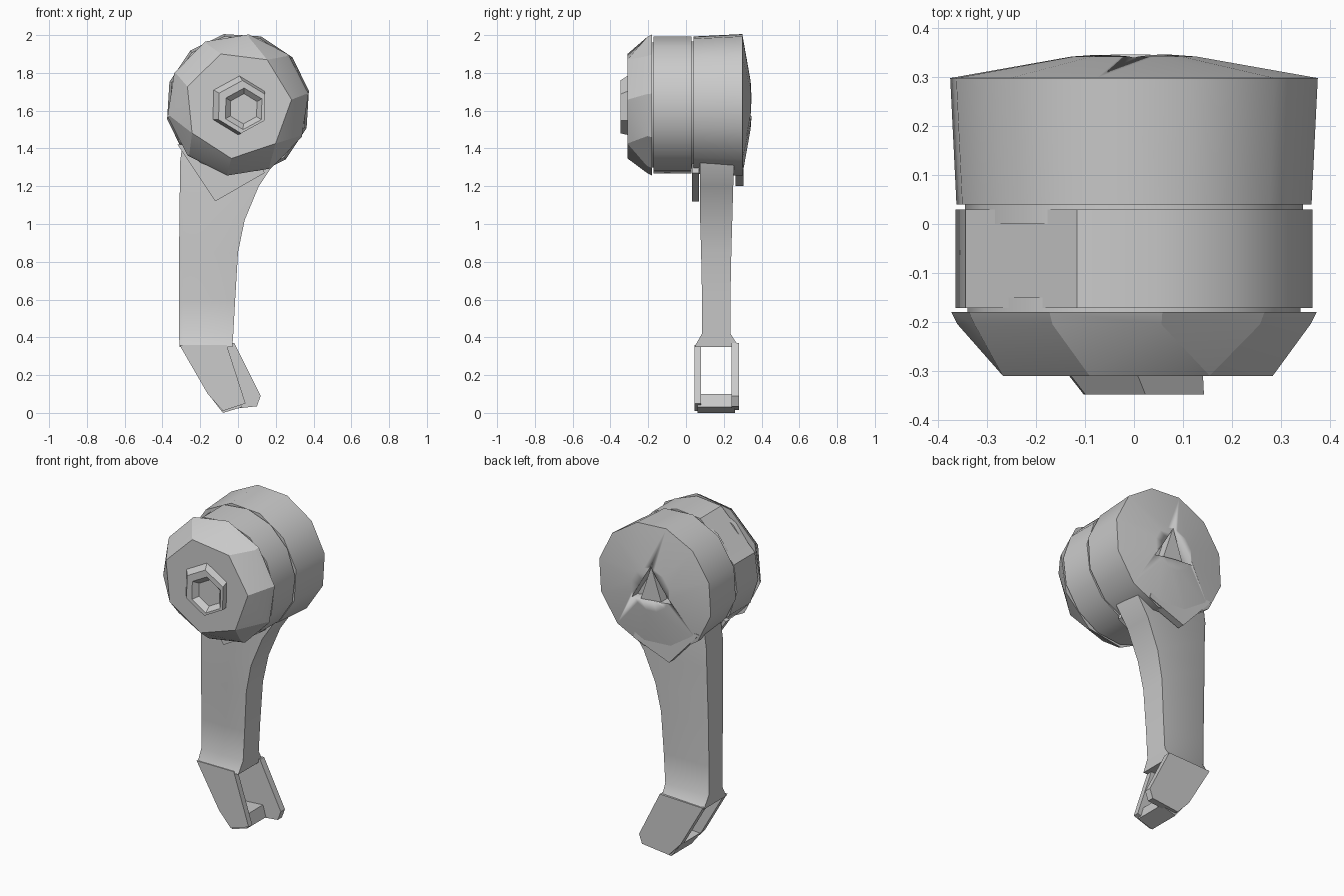
import bpy, bmesh
from math import sin, cos, pi, radians

if "Cube" in bpy.data.objects:
    bpy.data.objects.remove(bpy.data.objects["Cube"])

grey = bpy.data.materials.new("plain grey")
grey.use_nodes = True
grey.diffuse_color = (0.6, 0.6, 0.6, 1)
grey.node_tree.nodes["Principled BSDF"].inputs["Base Color"].default_value = (0.6, 0.6, 0.6, 1)

CENTRE = 1.63


def finish(name, bm, angle=35):
    bmesh.ops.recalc_face_normals(bm, faces=bm.faces)
    mesh = bpy.data.meshes.new(name)
    bm.to_mesh(mesh)
    bm.free()
    mesh.materials.append(grey)
    ob = bpy.data.objects.new(name, mesh)
    bpy.context.collection.objects.link(ob)
    bpy.ops.object.select_all(action="DESELECT")
    ob.select_set(True)
    bpy.context.view_layer.objects.active = ob
    bpy.ops.object.shade_smooth_by_angle(angle=radians(angle))
    return ob


def ring(y, r, n, turn=0.0, x=0.0, z=CENTRE):
    return [(x + r * cos(turn + 2 * pi * i / n), y, z + r * sin(turn + 2 * pi * i / n))
            for i in range(n)]


def loft(name, rings, angle=35):
    """Skin equal-length rings and close both ends."""
    bm = bmesh.new()
    rows = [[bm.verts.new(p) for p in r] for r in rings]
    n = len(rows[0])
    for a, b in zip(rows, rows[1:]):
        for i in range(n):
            j = (i + 1) % n
            bm.faces.new((a[i], a[j], b[j], b[i]))
    bm.faces.new(rows[0])
    bm.faces.new(rows[-1])
    return finish(name, bm, angle)


def plate(name, outline, y0, y1):
    return loft(name, [[(x, y, z) for x, z in outline] for y in (y0, y1)])


def hull(name, points, angle=20):
    bm = bmesh.new()
    for p in points:
        bm.verts.new(p)
    bmesh.ops.convex_hull(bm, input=bm.verts)
    return finish(name, bm, angle)


# rear drum with a shallow conical back
rear = loft("rear_drum", [ring(0.04, 0.37, 12, 0.2), ring(0.298, 0.383, 12, 0.2),
                          ring(0.342, 0.13, 12, 0.2), ring(0.35, 0.02, 12, 0.2)])

# triangular recess in the back, split by a slim ridge
cutter = plate("recess_cutter", [(0, 1.77), (-0.14, 1.58), (0.13, 1.55)], 0.28, 0.45)
cutter.hide_render = True
cut = rear.modifiers.new("recess", "BOOLEAN")
cut.operation = "DIFFERENCE"
cut.solver = "EXACT"
cut.object = cutter
bpy.context.view_layer.objects.active = rear
bpy.ops.object.modifier_apply(modifier="recess")
bpy.data.objects.remove(cutter)
plate("recess_ridge", [(0, 1.77), (-0.07, 1.565), (0.07, 1.555)], 0.27, 0.335)

# narrow neck joining the drums, then the middle drum with one dented side
loft("neck", [ring(0.0, 0.345, 14), ring(0.06, 0.345, 14)])
middle = [ring(y, 0.366, 14, 0.1) for y in (-0.172, 0.03)]
for r in middle:
    x, y, z = r[5]
    r[5] = (x * 0.9, y, CENTRE + (z - CENTRE) * 0.9)
loft("middle_drum", middle)
loft("front_neck", [ring(-0.2, 0.34, 14), ring(-0.15, 0.34, 14)])

# faceted front cap
hull("front_cap", ring(-0.18, 0.378, 10, 0.16) + ring(-0.205, 0.365, 10, 0.16)
     + ring(-0.31, 0.285, 7, 0.1))

# front knob with a sunken middle
loft("front_knob", [ring(-0.30, 0.16, 6, 0.5, 0.0, 1.63), ring(-0.348, 0.14, 6, 0.5, 0.02, 1.62),
                    ring(-0.348, 0.11, 6, 0.5, 0.03, 1.61), ring(-0.318, 0.08, 6, 0.5, 0.03, 1.61)], 15)

# pointed skirts beneath the rear drum, either side of the arm
plate("front_skirt", [(-0.32, 1.42), (-0.12, 1.12), (0.14, 1.27), (0.1, 1.45)], 0.032, 0.07)
plate("back_skirt", [(-0.3, 1.42), (-0.1, 1.2), (0.14, 1.29), (0.1, 1.45)], 0.262, 0.305)

# arm: height, left edge, right edge, front, back
sections = [(0.35, -0.31, -0.03, 0.045, 0.28), (0.42, -0.312, -0.025, 0.085, 0.235),
            (0.6, -0.312, -0.015, 0.085, 0.235), (0.85, -0.312, 0.0, 0.08, 0.24),
            (1.02, -0.31, 0.035, 0.075, 0.245), (1.2, -0.308, 0.11, 0.075, 0.25),
            (1.32, -0.308, 0.19, 0.075, 0.255), (1.45, -0.29, 0.2, 0.075, 0.255)]
loft("arm", [[(a, f + 0.01, z), (a + 0.02, f, z), (b, f, z),
              (b, k, z), (a + 0.02, k, z), (a, k - 0.01, z)]
             for z, a, b, f, k in sections])

# forked foot: two cheeks and a bridge at the tip
plate("front_cheek", [(-0.31, 0.36), (-0.16, 0.1), (-0.08, 0.01), (0.04, 0.05), (-0.06, 0.36)],
      0.045, 0.08)
plate("back_cheek", [(-0.31, 0.36), (-0.16, 0.1), (-0.08, 0.015), (0.1, 0.035), (0.12, 0.09),
                     (-0.02, 0.37)], 0.24, 0.28)
plate("foot_bridge", [(-0.15, 0.09), (-0.08, 0.0), (0.02, 0.03), (0.0, 0.1)], 0.06, 0.26)
